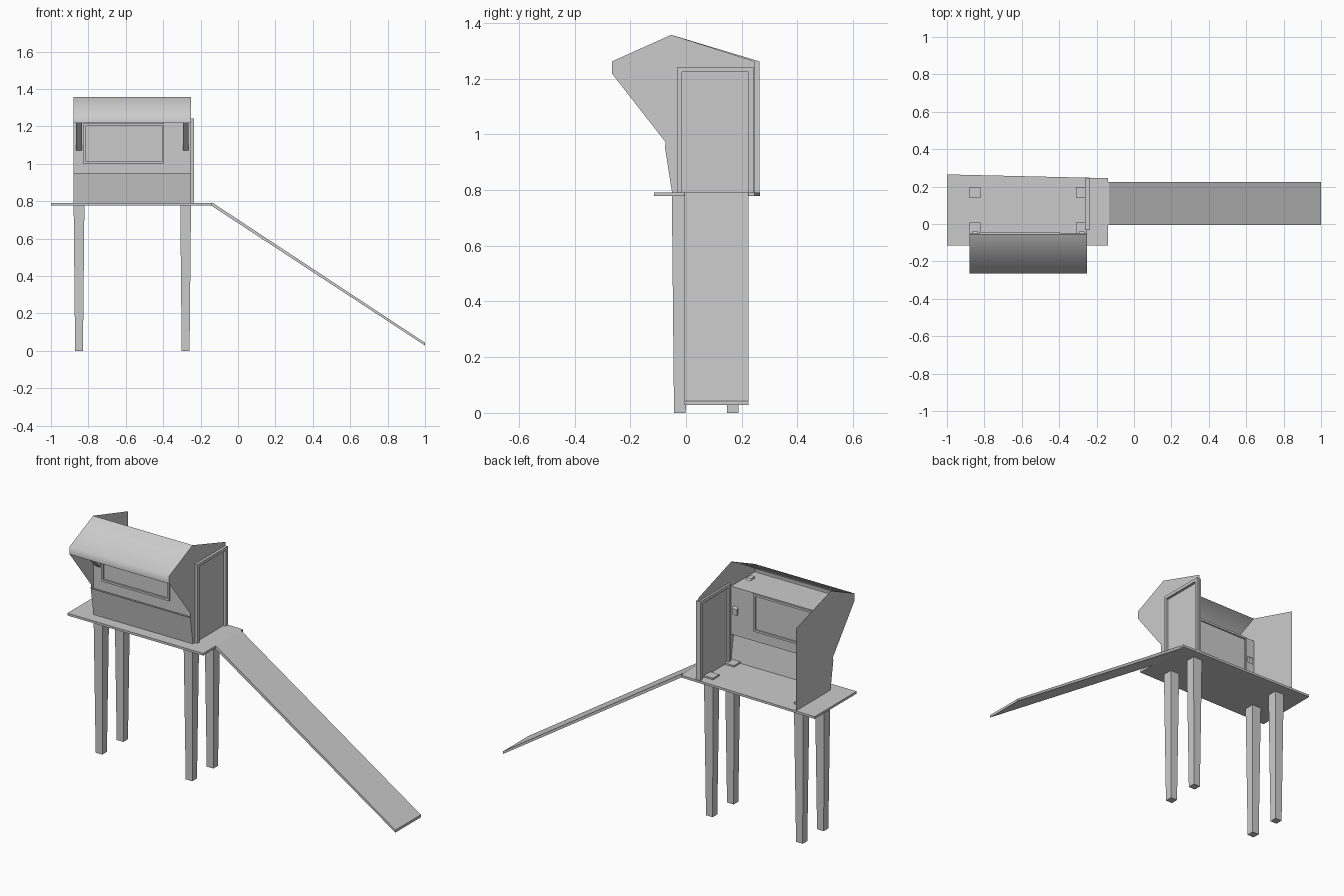
import bpy, bmesh, math
from mathutils import Vector

if "Cube" in bpy.data.objects:
    bpy.data.objects.remove(bpy.data.objects["Cube"])


def finish(name, bm, smooth=0):
    bmesh.ops.recalc_face_normals(bm, faces=bm.faces[:])
    me = bpy.data.meshes.new(name)
    bm.to_mesh(me)
    bm.free()
    ob = bpy.data.objects.new(name, me)
    bpy.context.collection.objects.link(ob)
    if smooth:
        bpy.ops.object.select_all(action='DESELECT')
        ob.select_set(True)
        bpy.context.view_layer.objects.active = ob
        bpy.ops.object.shade_smooth_by_angle(angle=math.radians(smooth))
    return ob


def prism(name, pts, vec):
    """Extrude a closed polygon along a vector."""
    bm = bmesh.new()
    face = bm.faces.new([bm.verts.new(p) for p in pts])
    ext = bmesh.ops.extrude_face_region(bm, geom=[face], use_keep_orig=True)
    bmesh.ops.translate(bm, vec=Vector(vec),
                        verts=[g for g in ext['geom'] if isinstance(g, bmesh.types.BMVert)])
    return finish(name, bm)


def frame(name, origin, u, size, t, vec, sill=True):
    """Rectangular border in the plane of u and z, with or without a bottom bar."""
    w, h = size
    bars = [(0, 0, t, h), (w - t, 0, w, h), (t, h - t, w - t, h)]
    if sill:
        bars.append((t, 0, w - t, t))
    o, u, z = Vector(origin), Vector(u), Vector((0, 0, 1))
    for i, (a, b, c, d) in enumerate(bars):
        prism(f"{name}_{i + 1}", [o + u * p + z * q for p, q in
                                  ((a, b), (c, b), (c, d), (a, d))], vec)


X0, X1 = -0.88, -0.25

# platform with a slightly skewed back edge
prism("platform", [(-1, -0.115, 0.778), (-0.14, -0.115, 0.778),
                   (-0.14, 0.245, 0.778), (-1, 0.265, 0.778)], (0, 0, 0.013))

# ramp down to the ground
prism("ramp", [(-0.145, -0.005, 0.791), (-0.135, -0.005, 0.791), (1, -0.005, 0.043),
               (1, -0.005, 0.028), (-0.145, -0.005, 0.778)], (0, 0.23, 0))

# tapered legs whose tops poke through the deck
for i, (x, y) in enumerate([(-0.85, -0.022), (-0.28, -0.022), (-0.85, 0.168), (-0.28, 0.168)]):
    bm = bmesh.new()
    rings = []
    for z, r in ((0, 0.021), (0.3, 0.024), (0.80, 0.029)):
        rings.append([bm.verts.new((x + sx * r, y + sy * r, z))
                      for sx, sy in ((-1, -1), (1, -1), (1, 1), (-1, 1))])
    for a, b in zip(rings, rings[1:]):
        for k in range(4):
            n = (k + 1) % 4
            bm.faces.new((a[k], a[n], b[n], b[k]))
    bm.faces.new(rings[0][::-1])
    bm.faces.new(rings[-1])
    finish(f"leg_{i + 1}", bm)

# front shell: flared skirt, wall, hollow awning up to the ridge (y, z)
profile = [(-0.05, 0.79), (-0.075, 0.95), (-0.05, 0.942), (-0.05, 1.217),
           (-0.265, 1.217), (-0.265, 1.262), (-0.053, 1.357)]
bm = bmesh.new()
left = [bm.verts.new((X0, y, z)) for y, z in profile]
right = [bm.verts.new((X1, y, z)) for y, z in profile]
for k in range(len(profile) - 1):
    bm.faces.new((left[k], right[k], right[k + 1], left[k + 1]))
finish("front_shell", bm, 70)

# end walls close the shell and reach back to the open rear
for name, x, yb in (("left_wall", X0, 0.263), ("right_wall", X1, 0.245)):
    bm = bmesh.new()
    pts = profile + [(yb, 1.262), (yb, 0.79)]
    bm.faces.new([bm.verts.new((x, y, z)) for y, z in pts])
    bmesh.ops.triangulate(bm, faces=bm.faces[:])
    finish(name, bm)

# window and door trims
frame("window_frame", (-0.825, -0.06, 1.0), (1, 0, 0), (0.43, 0.215), 0.012, (0, 0.018, 0))
frame("door_frame", (-0.262, -0.032, 0.79), (0, 1, 0), (0.275, 0.452), 0.018,
      (0.027, 0, 0), sill=False)

# diagonal awning struts
for i, x in enumerate((-0.865, -0.295)):
    prism(f"awning_strut_{i + 1}", [(x, -0.205, 1.225), (x, -0.168, 1.225),
                                    (x, -0.04, 1.098), (x, -0.04, 1.062)], (0.03, 0, 0))
